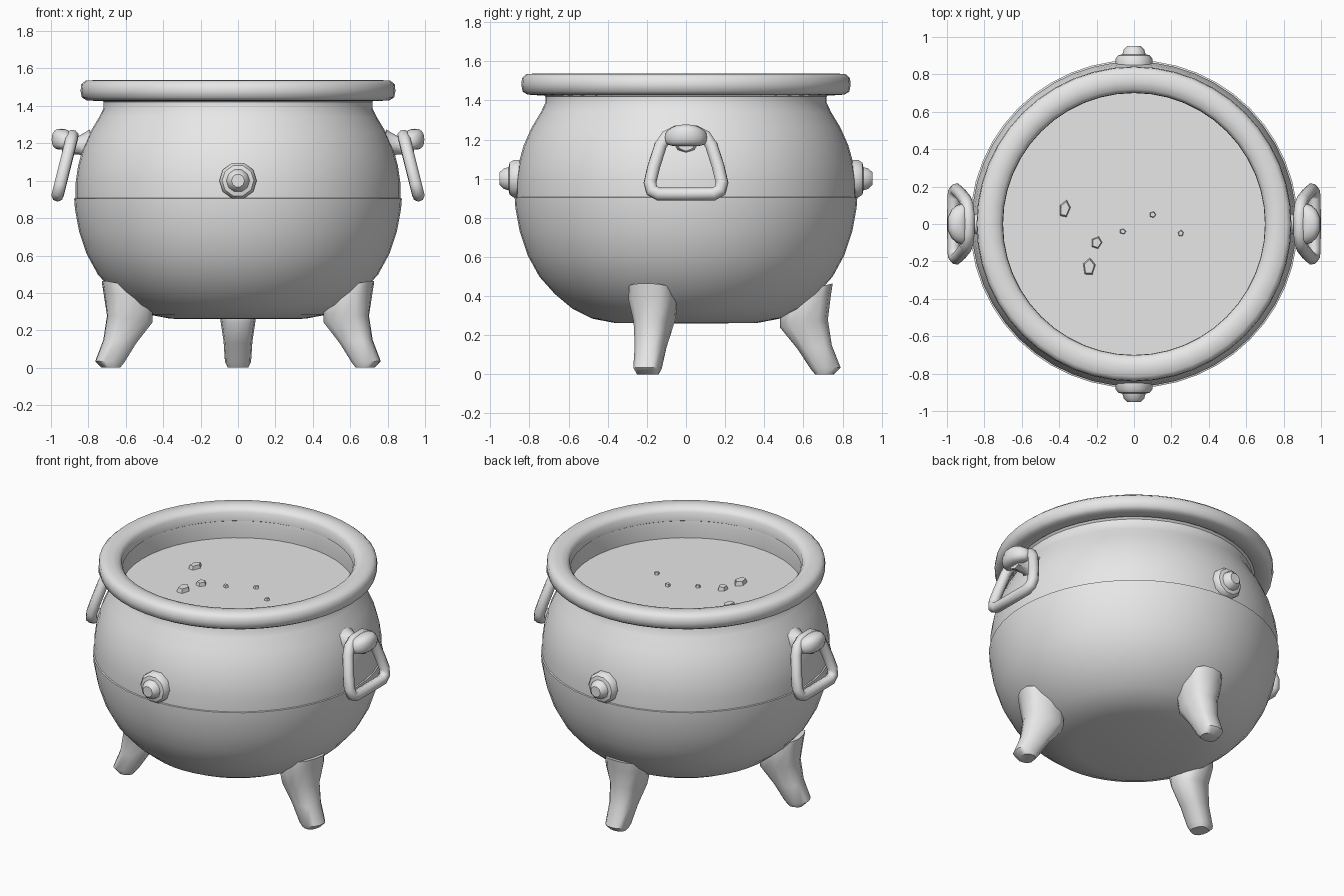
import bpy, bmesh, math, random
from math import pi, cos, sin, radians
from mathutils import Matrix, Vector

cube = bpy.data.objects.get("Cube")
if cube:
    bpy.data.objects.remove(cube, do_unlink=True)

iron = bpy.data.materials.new("plain_grey")
iron.use_nodes = True
iron.diffuse_color = (0.8, 0.8, 0.8, 1)
iron.node_tree.nodes["Principled BSDF"].inputs["Base Color"].default_value = (0.8, 0.8, 0.8, 1)


def finish(name, mesh, matrix=Matrix(), sharp=40):
    """Place a mesh as a named object, smooth but with sharp corners kept."""
    mesh.transform(matrix)
    mesh.materials.clear()
    mesh.materials.append(iron)
    mesh.shade_smooth()
    mesh.set_sharp_from_angle(angle=radians(sharp))
    ob = bpy.data.objects.new(name, mesh)
    bpy.context.collection.objects.link(ob)
    return ob


def from_bmesh(name, bm, matrix=Matrix(), sharp=40):
    mesh = bpy.data.meshes.new(name)
    bm.to_mesh(mesh)
    bm.free()
    return finish(name, mesh, matrix, sharp)


def bridge(bm, a, b):
    n = len(a)
    for i in range(n):
        j = (i + 1) % n
        bm.faces.new((a[i], a[j], b[j], b[i]))


def lathe(name, profile, sides=48, closed=False, matrix=Matrix(), sharp=40):
    """Revolve (radius, height) points about z."""
    bm = bmesh.new()
    rings = [[bm.verts.new((r * cos(2 * pi * i / sides), r * sin(2 * pi * i / sides), z))
              for i in range(sides)] for r, z in profile]
    for a, b in zip(rings, rings[1:]):
        bridge(bm, a, b)
    if closed:
        bridge(bm, rings[-1], rings[0])
    bmesh.ops.remove_doubles(bm, verts=bm.verts, dist=0.0005)
    return from_bmesh(name, bm, matrix, sharp)


# Pot: lower bowl, slightly narrower upper bowl with neck and inner wall, rim
lathe("lower_bowl", [(0, 0.26), (0.36, 0.262), (0.48, 0.285), (0.58, 0.335), (0.67, 0.41),
                     (0.75, 0.5), (0.81, 0.61), (0.85, 0.73), (0.872, 0.85),
                     (0.876, 0.905), (0.85, 0.912)])
lathe("upper_bowl", [(0.868, 0.9), (0.868, 0.99), (0.855, 1.08), (0.83, 1.17), (0.79, 1.26),
                     (0.742, 1.34), (0.718, 1.39), (0.718, 1.42), (0.75, 1.45),
                     (0.71, 1.47), (0.7, 1.42), (0.705, 1.3)])
lathe("rim", [(0.74, 1.425), (0.81, 1.43), (0.835, 1.445), (0.842, 1.48), (0.838, 1.515),
              (0.815, 1.535), (0.76, 1.538), (0.72, 1.528), (0.702, 1.505), (0.7, 1.45)],
      closed=True, sharp=60)

# Contents with floating chunks
lathe("liquid_surface", [(0.72, 1.335), (0, 1.335)])
random.seed(4)
for n, (x, y, w, d) in enumerate([(-0.37, 0.08, 0.06, 0.1), (-0.2, -0.1, 0.06, 0.07),
                                  (-0.24, -0.23, 0.07, 0.1), (-0.06, -0.04, 0.035, 0.03),
                                  (0.1, 0.05, 0.035, 0.035), (0.25, -0.05, 0.03, 0.035)]):
    bm = bmesh.new()
    bmesh.ops.create_cone(bm, cap_ends=True, segments=5, radius1=0.55, radius2=0.4, depth=1)
    place = (Matrix.Translation((x, y, 1.34)) @ Matrix.Rotation(random.uniform(-0.4, 0.4), 4, "Z")
             @ Matrix.Diagonal((w, d, 0.6 * w, 1)))
    from_bmesh(f"chunk_{n + 1}", bm, place, 20)


# Legs: sections of (inner radius, inner z, outer radius, outer z, half width)
LEG = [(0.66, 0.0, 0.755, 0.0, 0.055), (0.635, 0.03, 0.79, 0.035, 0.07),
       (0.57, 0.13, 0.745, 0.15, 0.077), (0.48, 0.24, 0.725, 0.28, 0.095),
       (0.48, 0.33, 0.74, 0.4, 0.122), (0.54, 0.41, 0.75, 0.465, 0.11)]


def leg(name, angle, sides=12):
    bm = bmesh.new()
    rings = []
    for ri, zi, ro, zo, hw in LEG:
        inner, outer = Vector((ri, 0, zi)), Vector((ro, 0, zo))
        ring = []
        for i in range(sides):
            c, s = cos(2 * pi * i / sides), sin(2 * pi * i / sides)
            c, s = (math.copysign(abs(v) ** 0.75, v) for v in (c, s))
            ring.append(bm.verts.new(inner.lerp(outer, 0.5 + c / 2) + Vector((0, s * hw, 0))))
        rings.append(ring)
    for a, b in zip(rings, rings[1:]):
        bridge(bm, a, b)
    bm.faces.new(rings[0][::-1])
    bm.faces.new(rings[-1])
    bmesh.ops.recalc_face_normals(bm, faces=bm.faces)
    from_bmesh(name, bm, Matrix.Rotation(radians(angle), 4, "Z"), 50)


for name, angle in (("back_leg", 90), ("left_leg", -16), ("right_leg", 196)):
    leg(name, angle)

# Studs on the front and back
for name, turn in (("front_stud", 0), ("back_stud", pi)):
    lathe(name, [(0.1, 0), (0.1, 0.035), (0.085, 0.055), (0.062, 0.06), (0.055, 0.085),
                 (0.035, 0.105), (0, 0.105)], sides=10,
          matrix=Matrix.Rotation(turn, 4, "Z") @ Matrix.Translation((0, -0.847, 1.0))
          @ Matrix.Rotation(pi / 2, 4, "X"))


# Handles: hanging tilted ring, curved lug and a stub into the pot
HALF_RING = [(0.0, 0.922), (0.14, 0.922), (0.175, 0.94), (0.184, 0.98), (0.165, 1.06),
             (0.13, 1.17), (0.1, 1.215), (0.05, 1.24)]


def handle_ring(name, matrix):
    path = HALF_RING + [(-y, z) for y, z in HALF_RING[:0:-1]]
    curve = bpy.data.curves.new(name, "CURVE")
    curve.dimensions = "3D"
    curve.bevel_depth = 0.034
    curve.bevel_resolution = 2
    spline = curve.splines.new("POLY")
    spline.points.add(len(path) - 1)
    spline.use_cyclic_u = True
    for p, (y, z) in zip(spline.points, path):
        p.co = (0.89 + (1.22 - z) * 0.25, y, z, 1)
    helper = bpy.data.objects.new(name + "_path", curve)
    bpy.context.collection.objects.link(helper)
    deps = bpy.context.evaluated_depsgraph_get()
    mesh = bpy.data.meshes.new_from_object(helper.evaluated_get(deps))
    bpy.data.objects.remove(helper, do_unlink=True)
    finish(name, mesh, matrix, 60)


for side, turn in (("left", 0), ("right", pi)):
    spin = Matrix.Rotation(turn, 4, "Z")
    handle_ring(side + "_handle_ring", spin)
    bm = bmesh.new()
    bmesh.ops.create_uvsphere(bm, u_segments=14, v_segments=10, radius=1)
    for v in bm.verts:      # square the lug off a little and curl its ends inward
        v.co = Vector([math.copysign(abs(c) ** 0.8, c) for c in v.co])
        v.co = Vector((0.945 + 0.055 * v.co.x - 0.03 * v.co.y ** 2, 0.11 * v.co.y,
                       1.222 + 0.056 * v.co.z - 0.015 * v.co.y ** 2))
    from_bmesh(side + "_handle_lug", bm, spin, 60)
    lathe(side + "_handle_stub", [(0.085, 0), (0.05, 0.06), (0.05, 0.15), (0, 0.15)], sides=8,
          matrix=spin @ Matrix.Translation((0.79, 0, 1.19)) @ Matrix.Rotation(pi / 2, 4, "Y"))
